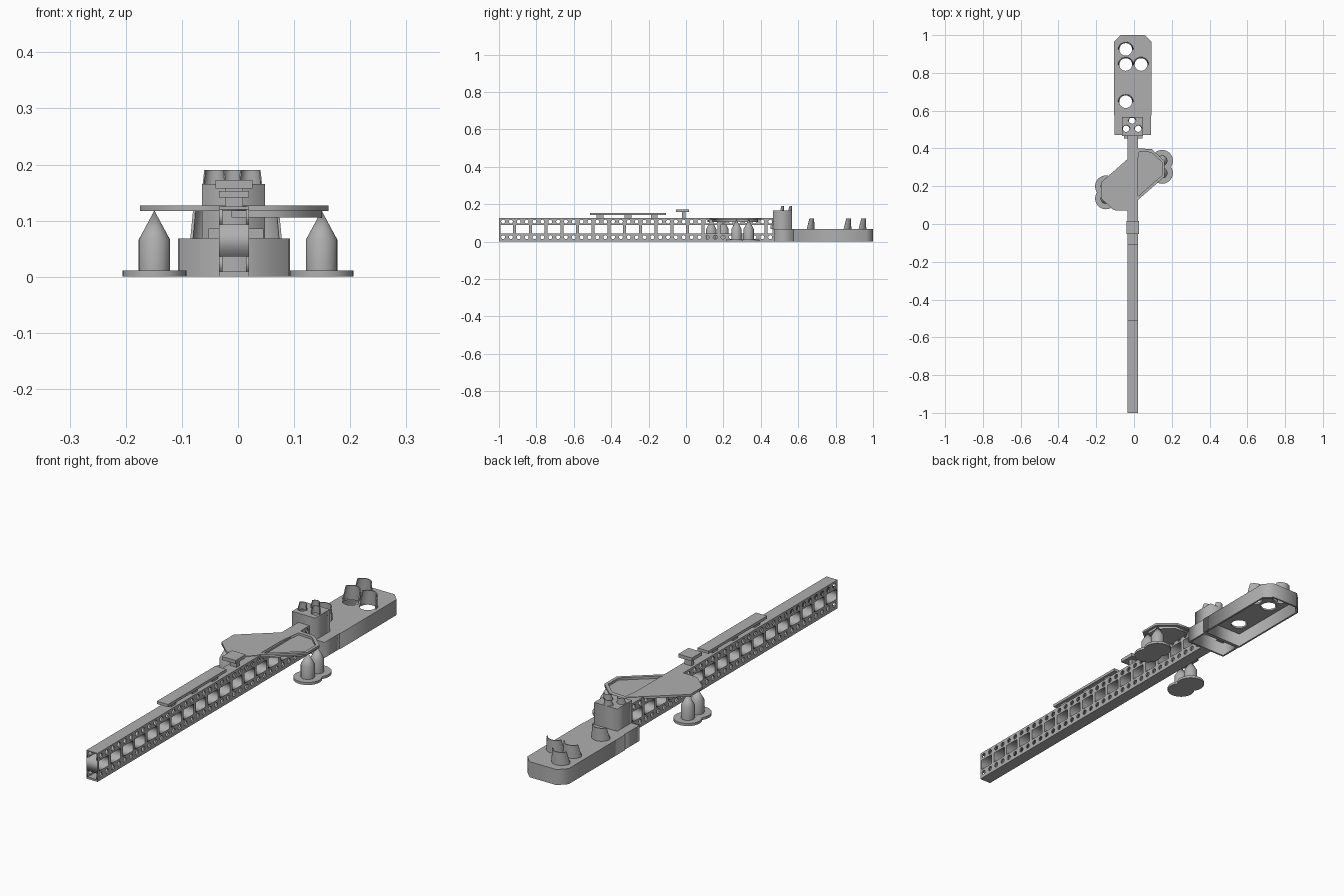
import bpy, bmesh
from math import sin, cos, pi
from mathutils import Matrix, Vector

cube = bpy.data.objects.get("Cube")
if cube:
    bpy.data.objects.remove(cube, do_unlink=True)

grey = bpy.data.materials.new("plain_grey")
grey.use_nodes = True
COLOUR = (0.43, 0.43, 0.43, 1)
grey.diffuse_color = COLOUR
grey.node_tree.nodes["Principled BSDF"].inputs["Base Color"].default_value = COLOUR
CX = -0.007  # centre line of the beam


def add(name, mesh, smooth=False):
    ob = bpy.data.objects.new(name, mesh)
    bpy.context.collection.objects.link(ob)
    mesh.materials.clear()
    mesh.materials.append(grey)
    if smooth:
        bpy.ops.object.select_all(action='DESELECT')
        ob.select_set(True)
        bpy.context.view_layer.objects.active = ob
        bpy.ops.object.shade_smooth_by_angle(angle=0.6)
    return ob


def from_bmesh(name, bm, smooth=False):
    bmesh.ops.recalc_face_normals(bm, faces=bm.faces)
    me = bpy.data.meshes.new(name)
    bm.to_mesh(me)
    bm.free()
    return add(name, me, smooth)


def box(name, x0, x1, y0, y1, z0, z1):
    bm = bmesh.new()
    size = Matrix.Diagonal((x1 - x0, y1 - y0, z1 - z0, 1))
    mid = Matrix.Translation(((x0 + x1) / 2, (y0 + y1) / 2, (z0 + z1) / 2))
    bmesh.ops.create_cube(bm, size=1, matrix=mid @ size)
    return from_bmesh(name, bm)


def rect(a0, a1, b0, b1):
    return [(a0, b0), (a1, b0), (a1, b1), (a0, b1)]


def circle(x, y, r, n=16):
    return [(x + r * cos(2 * pi * i / n), y + r * sin(2 * pi * i / n)) for i in range(n)]


def plate(name, outline, holes, lo, hi, along_x=False):
    """Flat outline with holes, thick from lo to hi along z (or along x)."""
    cu = bpy.data.curves.new(name, 'CURVE')
    cu.dimensions = '2D'
    cu.fill_mode = 'BOTH'
    cu.extrude = (hi - lo) / 2
    for loop in [outline] + holes:
        sp = cu.splines.new('POLY')
        sp.points.add(len(loop) - 1)
        for p, (a, b) in zip(sp.points, loop):
            p.co = (a, b, 0, 1)
        sp.use_cyclic_u = True
    tmp = bpy.data.objects.new(name, cu)
    bpy.context.collection.objects.link(tmp)
    dg = bpy.context.evaluated_depsgraph_get()
    me = bpy.data.meshes.new_from_object(tmp.evaluated_get(dg))
    bpy.data.objects.remove(tmp)
    bpy.data.curves.remove(cu)
    shift = Matrix.Translation((0, 0, (lo + hi) / 2))
    turn = Matrix(((0, 0, 1, 0), (1, 0, 0, 0), (0, 1, 0, 0), (0, 0, 0, 1)))
    me.transform((turn if along_x else Matrix()) @ shift)
    return add(name, me)


# Lattice beam: windowed core between two hollow perforated tubes
X0, X1, Y0, Y1, TOP = CX - 0.027, CX + 0.027, -1.0, 0.47, 0.125
windows = [rect(s, min(s + 0.068, 0.462), 0.043, 0.088)
           for s in (Y0 + 0.008 + i * 0.084 for i in range(18)) if s < 0.45]
plate("beam_core", rect(Y0, Y1, 0.036, 0.093), windows, X0, X1, True)
box("beam_bottom", X0, X1, Y0, Y1, 0, 0.009)
box("beam_top", X0, X1, Y0, Y1, 0.12, TOP)
for level, z0, z1, zc in (("lower", 0.009, 0.036, 0.0235), ("upper", 0.093, 0.12, 0.1065)):
    holes = [circle(Y0 + 0.022 + i * 0.042, zc, 0.0105, 12) for i in range(35)]
    for side, x in (("right", X0), ("left", X1 - 0.006)):
        plate(f"{level}_tube_wall_{side}", rect(Y0, Y1, z0, z1), holes, x, x + 0.006, True)

# Long raised rail and small raised box on the beam
box("rail_plate", X0, X1, -0.513, -0.108, 0.141, 0.153)
for y in (-0.46, -0.31, -0.17):
    box("rail_support", CX - 0.016, CX + 0.016, y - 0.018, y + 0.018, TOP, 0.141)
box("sensor_stem", CX - 0.016, CX + 0.016, -0.022, -0.004, TOP, 0.157)
box("sensor_box", CX - 0.033, CX + 0.033, -0.054, 0.016, 0.157, 0.172)


# Half-round shields that stand behind each deck hole
def shield(name, x, y, r, z, h):
    bm = bmesh.new()
    rows = []
    for radius in (r, r * 0.88):
        for start, lift, taper in ((0.0, 0, 1), (0.42, h, 0.95)):
            arc = [start + (pi - 2 * start) * i / 16 for i in range(17)]
            rows.append([bm.verts.new((x + radius * taper * cos(t), y + radius * taper * sin(t), z + lift))
                         for t in arc])
    ob, ot, ib, it = rows
    for a, b in ((ob, ot), (ot, it), (it, ib), (ib, ob)):
        for i in range(16):
            bm.faces.new((a[i], a[i + 1], b[i + 1], b[i]))
    for i in (0, 16):
        bm.faces.new((ob[i], ot[i], it[i], ib[i]))
    from_bmesh(name, bm, True)


# Rear deck: hollow underneath, chamfered rear corners
DZ = 0.068


def deck_outline(t):
    l, r, b, c = CX - 0.1 + t, CX + 0.1 - t, 1.0 - t, 0.035 - t * 0.4
    return [(l, 0.575), (r, 0.575), (r, b - c), (r - c, b), (l + c, b), (l, b - c)]


big = [(-0.044, 0.925), (-0.044, 0.845), (0.037, 0.845), (-0.044, 0.648)]
small = [(-0.042, 0.505), (0.022, 0.505), (-0.01, 0.548)]
inner = deck_outline(0.008)
inner[0], inner[1] = (inner[0][0], 0.583), (inner[1][0], 0.583)
plate("deck_wall", deck_outline(0), [inner], 0, 0.06)
plate("deck_top", deck_outline(0), [circle(x, y, 0.034, 24) for x, y in big], 0.06, DZ)
for x, y in big:
    shield("deck_shield", x, y - 0.002, 0.041, DZ, 0.056)

# Narrower front block of the deck, carrying the tower
front = rect(CX - 0.097, CX + 0.097, 0.47, 0.575)
plate("deck_front_wall", front, [rect(CX - 0.089, CX + 0.089, 0.478, 0.567)], 0, 0.06)
tower = rect(-0.064, 0.048, 0.465, 0.567)
tower_inside = rect(-0.057, 0.041, 0.474, 0.566)
plate("deck_front_top", front, [rect(-0.057, 0.041, 0.478, 0.566)], 0.06, DZ)
plate("tower_wall", tower, [rect(-0.057, 0.041, 0.472, 0.561)], DZ, 0.157)
plate("tower_top", tower, [circle(x, y, 0.0175) for x, y in small], 0.157, 0.165)
for x, y in small:
    shield("tower_shield", x, y - 0.002, 0.021, 0.165, 0.025)
box("tower_bracket_right", -0.053, X0, 0.452, 0.47, DZ, 0.086)
box("tower_bracket_left", X1, 0.045, 0.452, 0.47, DZ, 0.086)

# Wings: flat plate on the right, recessed tray on the left
WY = 0.235
half = [(0.02, 0.15), (-0.168, -0.015), (-0.168, -0.1), (-0.1, -0.162), (-0.022, -0.165)]
flat = [(CX + x, WY + y) for x, y in half] + [(CX + 0.02, WY - 0.12)]
plate("right_wing", flat, [], 0.117, 0.127)
tray = [(CX - x, WY - y) for x, y in half]
centre = sum((Vector(p) for p in tray), Vector((0, 0))) / len(tray)
recess = [tuple(centre + (Vector(p) - centre) * 0.83) for p in tray]
floor = [tuple(centre + (Vector(p) - centre) * 0.86) for p in tray]
plate("left_wing_rim", tray, [recess], 0.117, 0.127)
plate("left_wing_floor", floor, [], 0.106, 0.117)

# Paired pointed pods on round feet
profile = [(0.0, 0.0), (0.057, 0.0), (0.057, 0.011), (0.028, 0.011), (0.028, 0.066), (0.0, 0.118)]
for side, ys in ((-1, (0.2, 0.135)), (1, (0.335, 0.27))):
    for y in ys:
        bm = bmesh.new()
        vs = [bm.verts.new((r, 0, z)) for r, z in profile]
        es = [bm.edges.new(pair) for pair in zip(vs, vs[1:])]
        bmesh.ops.spin(bm, geom=vs + es, cent=(0, 0, 0), axis=(0, 0, 1), angle=2 * pi, steps=32)
        bmesh.ops.remove_doubles(bm, verts=bm.verts, dist=0.0001)
        bmesh.ops.translate(bm, verts=bm.verts, vec=(side * 0.149, y, 0))
        from_bmesh("left_pod" if side > 0 else "right_pod", bm, True)
